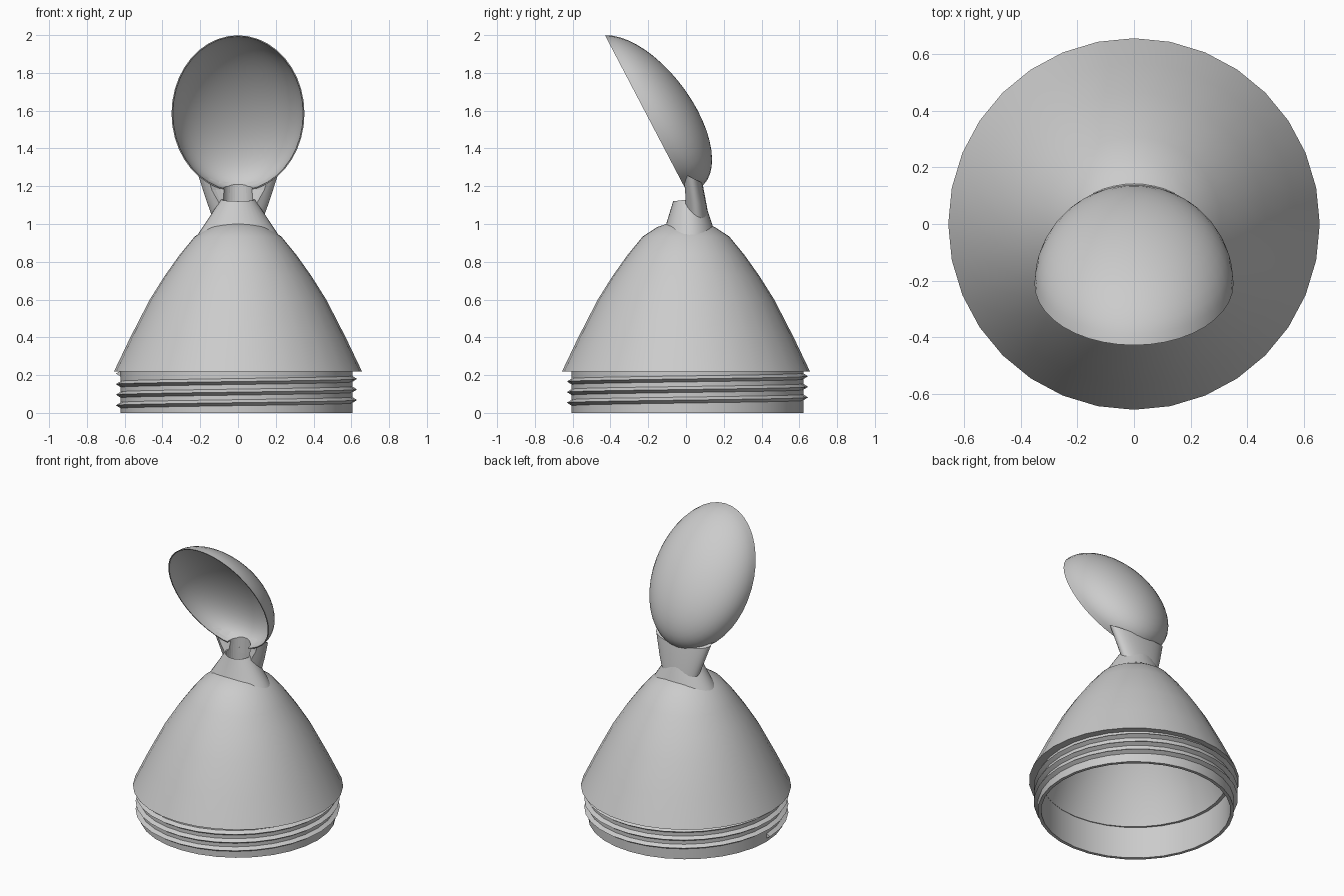
import bpy, bmesh, math
from mathutils import Matrix, Vector

if "Cube" in bpy.data.objects:
    bpy.data.objects.remove(bpy.data.objects["Cube"])

grey = bpy.data.materials.new("plain_grey")
grey.use_nodes = True
COLOR = (0.6, 0.6, 0.6, 1)
grey.diffuse_color = COLOR
grey.node_tree.nodes["Principled BSDF"].inputs["Base Color"].default_value = COLOR


def finish(name, bm, angle=40, helper=False):
    """Turn a bmesh into a smooth-shaded object."""
    bmesh.ops.recalc_face_normals(bm, faces=bm.faces)
    mesh = bpy.data.meshes.new(name)
    bm.to_mesh(mesh)
    bm.free()
    mesh.materials.append(grey)
    ob = bpy.data.objects.new(name, mesh)
    bpy.context.collection.objects.link(ob)
    if helper:
        ob.hide_render = True
        ob.hide_set(True)
    else:
        bpy.ops.object.select_all(action='DESELECT')
        ob.select_set(True)
        bpy.context.view_layer.objects.active = ob
        bpy.ops.object.shade_smooth_by_angle(angle=math.radians(angle))
    return ob


def bridge(bm, rings):
    """Skin neighbouring closed rings of vertices with quads."""
    n = len(rings[0])
    for a, b in zip(rings, rings[1:]):
        for i in range(n):
            j = (i + 1) % n
            bm.faces.new((a[i], a[j], b[j], b[i]))


def loft(sections, n=32):
    """Capped solid through ellipses given as (y, z, rx, ry, tilt)."""
    bm = bmesh.new()
    rings = []
    for y, z, rx, ry, tilt in sections:
        ring = []
        for i in range(n):
            t = math.tau * i / n
            dy = ry * math.sin(t)
            ring.append(bm.verts.new((rx * math.cos(t), y + dy, z + tilt * dy)))
        rings.append(ring)
    bridge(bm, rings)
    bm.faces.new(rings[0])
    bm.faces.new(rings[-1])
    return bm


def lathe(profile, n=32):
    """Spin a closed (r, z) profile about the vertical axis."""
    bm = bmesh.new()
    vs = [bm.verts.new((0, r, z)) for r, z in profile]
    edges = [bm.edges.new(p) for p in zip(vs, vs[1:] + vs[:1])]
    bmesh.ops.spin(bm, geom=vs + edges, axis=(0, 0, 1), cent=(0, 0, 0),
                   angle=math.tau, steps=n, use_merge=True)
    bmesh.ops.remove_doubles(bm, verts=bm.verts, dist=0.0005)
    return bm


def cut(ob, *cutters):
    for c in cutters:
        mod = ob.modifiers.new("cut", 'BOOLEAN')
        mod.operation = 'DIFFERENCE'
        mod.solver = 'EXACT'
        mod.object = c
        # keep the cut ahead of the smoothing step
        ob.modifiers.move(len(ob.modifiers) - 1, 0)


# Bowl frame: long axis leans forward, depth axis points back
LONG = Vector((0, -0.464, 0.886))
BACK = Vector((0, 0.886, 0.464))
CENTRE = Vector((0, -0.212, 1.585))


def bowl_point(x, along, depth):
    return Vector((x, 0, 0)) + CENTRE + LONG * (along - 0.46 * depth) + BACK * depth


def half_shell(bm, rim_gap, wall, steps=12, n=40):
    """Sheared half ellipsoid from rim to pole; returns the rim ring."""
    rings = []
    for k in range(steps):
        p = math.pi / 2 * k / steps
        c, s = math.cos(p), math.sin(p)
        ring = []
        for i in range(n):
            t = math.tau * i / n
            ring.append(bm.verts.new(bowl_point((0.352 - rim_gap) * c * math.cos(t),
                                                (0.467 - rim_gap) * c * math.sin(t),
                                                (0.25 - wall) * s)))
        rings.append(ring)
    bridge(bm, rings)
    pole = bm.verts.new(bowl_point(0, 0, 0.25 - wall))
    last = rings[-1]
    for i in range(n):
        bm.faces.new((last[i], last[(i + 1) % n], pole))
    return rings[0]


# Hidden cutters: bowl hollow, feeding channel and front scoop of the support
bm = bmesh.new()
bm.faces.new(half_shell(bm, 0.007, 0.025))
hollow = finish("hollow_cutter", bm, helper=True)
channel = finish("channel_cutter", loft([
    (0.002, 0.85, 0.08, 0.07, 0), (0.002, 1.1, 0.08, 0.07, 0),
    (0.006, 1.33, 0.075, 0.07, 0)]), helper=True)
scoop = finish("scoop_cutter", loft([
    (-0.04, 1.04, 0.09, 0.05, 0), (-0.05, 1.18, 0.165, 0.085, 0),
    (-0.06, 1.32, 0.2, 0.1, 0)]), helper=True)

# Spoon bowl
bm = bmesh.new()
bridge(bm, [half_shell(bm, 0, 0), half_shell(bm, 0.007, 0.025)])
bowl = finish("spoon_bowl", bm)
cut(bowl, channel)

# Tapered support under the bowl
support = finish("bowl_support", loft([
    (0.055, 1.02, 0.13, 0.068, -0.6), (0.044, 1.12, 0.166, 0.068, -0.5),
    (0.022, 1.25, 0.208, 0.065, -0.5)]))
cut(support, hollow, channel, scoop)

# Spout neck
neck = finish("spout_neck", loft([
    (0.015, 0.93, 0.222, 0.145, 0), (0.017, 0.98, 0.19, 0.128, 0),
    (0.012, 1.13, 0.09, 0.08, 0.12)]))
cut(neck, channel)

# Hollow dome with flat lip
dome = finish("dome", lathe([
    (0.58, 0.218), (0.657, 0.218), (0.571, 0.398), (0.467, 0.6), (0.387, 0.727),
    (0.308, 0.838), (0.229, 0.934), (0.15, 0.985), (0.08, 1.008), (0, 1.015),
    (0, 0.955), (0.19, 0.895), (0.272, 0.805), (0.345, 0.695), (0.425, 0.575),
    (0.525, 0.385)]))
cut(dome, channel)

# Collar below the lip
OFFSET = Matrix.Translation((-0.008, 0.008, 0))
bm = lathe([(0.592, 0), (0.613, 0), (0.613, 0.22), (0.592, 0.22)])
bm.transform(OFFSET)
finish("collar", bm)

# Screw thread: triangular ridge swept along a helix, starting at -x
bm = bmesh.new()
PITCH, TURNS, STEPS = 0.056, 3, 32
rings = []
for i in range(TURNS * STEPS + 1):
    a = math.pi + math.tau * i / STEPS
    z = 0.04 + PITCH * i / STEPS
    rings.append([bm.verts.new((r * math.cos(a), r * math.sin(a), z + dz))
                  for r, dz in ((0.605, -0.021), (0.638, 0), (0.605, 0.021))])
bridge(bm, rings)
bm.faces.new(rings[0])
bm.faces.new(rings[-1])
bm.transform(OFFSET)
finish("screw_thread", bm, angle=30)
